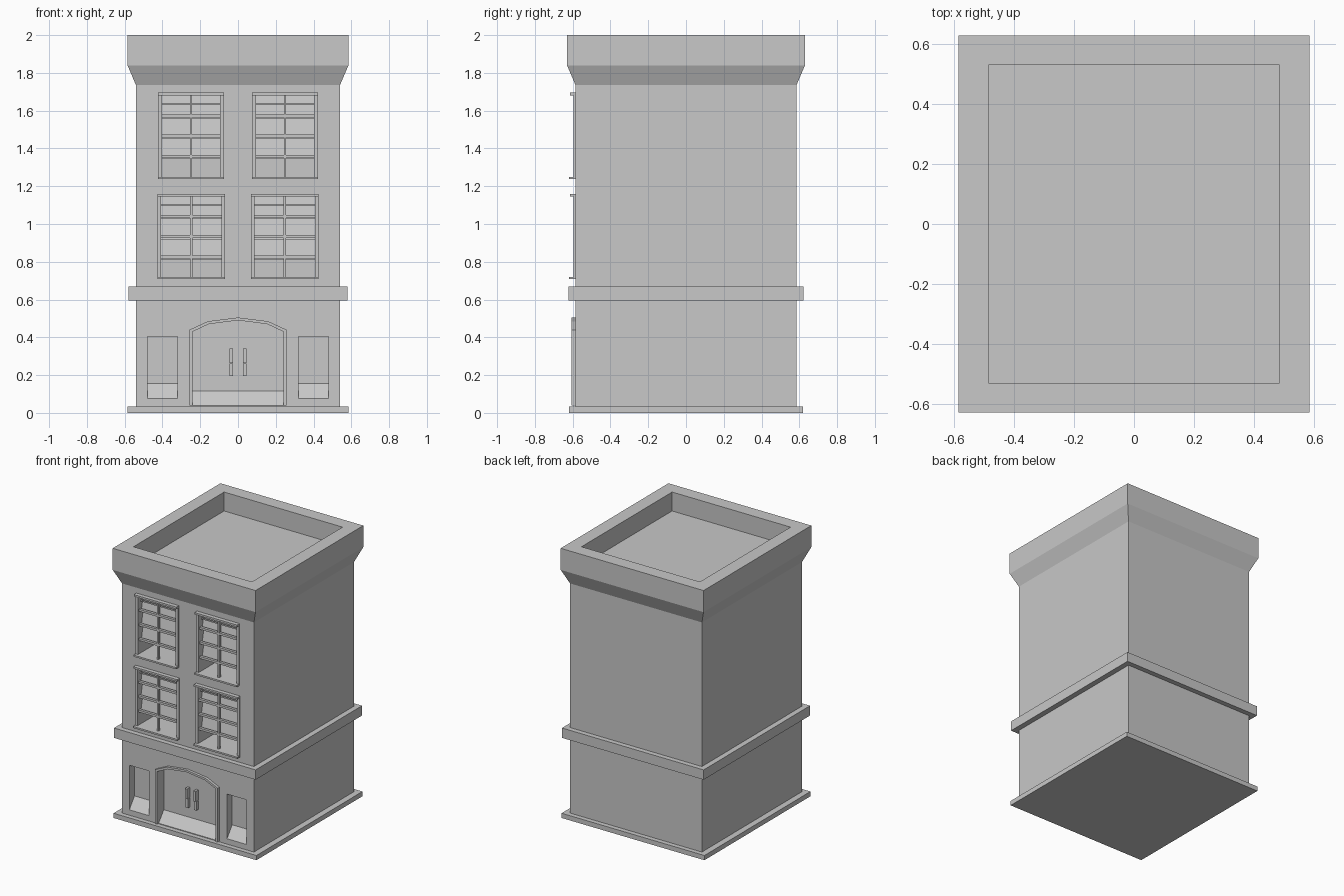
import bpy
import bmesh

cube = bpy.data.objects.get("Cube")
if cube:
    bpy.data.objects.remove(cube, do_unlink=True)

stone = bpy.data.materials.new("plain_grey")
stone.use_nodes = True
GREY = (0.58, 0.58, 0.58, 1)
stone.diffuse_color = GREY
stone.node_tree.nodes["Principled BSDF"].inputs["Base Color"].default_value = GREY

FRONT = -0.585


def loft(name, loops):
    """Skin a row of equal point loops and cap both ends."""
    bm = bmesh.new()
    rows = [[bm.verts.new(p) for p in loop] for loop in loops]
    n = len(rows[0])
    for a, b in zip(rows, rows[1:]):
        for i in range(n):
            j = (i + 1) % n
            bm.faces.new((a[i], a[j], b[j], b[i]))
    bm.faces.new(rows[0])
    bm.faces.new(rows[-1])
    bmesh.ops.recalc_face_normals(bm, faces=bm.faces)
    mesh = bpy.data.meshes.new(name)
    bm.to_mesh(mesh)
    bm.free()
    mesh.materials.append(stone)
    obj = bpy.data.objects.new(name, mesh)
    bpy.context.collection.objects.link(obj)
    return obj


def ring(hx, hy, z):
    return [(-hx, -hy, z), (hx, -hy, z), (hx, hy, z), (-hx, hy, z)]


def box(name, x0, x1, y0, y1, z0, z1):
    rect = [(x0, y0), (x1, y0), (x1, y1), (x0, y1)]
    return loft(name, [[(x, y, z) for x, y in rect] for z in (z0, z1)])


def pocket(wall, outline, depth, rise):
    """Cut an outline into the front wall; its sill climbs towards the back."""
    low = min(z for _, z in outline)
    back = [(x, z + rise if z == low else z) for x, z in outline]
    cutter = loft("cutter", [
        [(x, FRONT - 0.05, z) for x, z in outline],
        [(x, FRONT, z) for x, z in outline],
        [(x, FRONT + depth, z) for x, z in back]])
    cutter.hide_render = True
    mod = wall.modifiers.new("opening", "BOOLEAN")
    mod.operation = "DIFFERENCE"
    mod.solver = "EXACT"
    mod.object = cutter
    bpy.context.view_layer.objects.active = wall
    bpy.ops.object.modifier_apply(modifier=mod.name)
    bpy.data.objects.remove(cutter, do_unlink=True)


def rect_outline(x0, x1, z0, z1):
    return [(x0, z0), (x1, z0), (x1, z1), (x0, z1)]


def window(wall, label, x0, x1, z0, z1):
    edge = 0.02
    ix0, ix1, iz0, iz1 = x0 + edge, x1 - edge, z0 + edge * 0.6, z1 - edge * 0.7
    pocket(wall, rect_outline(ix0, ix1, iz0, iz1), 0.3, 0)
    # Frame, with a projecting head and sill
    box(label + "_left_jamb", x0, ix0, FRONT - 0.01, FRONT, z0, z1)
    box(label + "_right_jamb", ix1, x1, FRONT - 0.01, FRONT, z0, z1)
    box(label + "_head", x0, x1, FRONT - 0.03, FRONT, iz1, z1)
    box(label + "_sill", x0, x1, FRONT - 0.034, FRONT, z0, iz0)
    # Glazing bars
    mid = (x0 + x1) / 2
    box(label + "_centre_bar", mid - 0.006, mid + 0.006,
        FRONT, FRONT + 0.02, iz0, iz1)
    pitch = (iz1 - iz0) / 4
    for row in range(1, 4):
        z = iz0 + row * pitch
        box(f"{label}_cross_bar_{row}", ix0, ix1,
            FRONT, FRONT + 0.02, z - 0.008, z + 0.008)
        # Tilted blind slat behind each of the upper rows
        top = min(z + pitch, iz1)
        loft(f"{label}_blind_{row}", [
            [(x, FRONT + 0.030, z - 0.014), (x, FRONT + 0.035, z - 0.014),
             (x, FRONT + 0.060, top), (x, FRONT + 0.055, top)]
            for x in (ix0, ix1)])
    box(label + "_blind_rail", ix0, ix1, FRONT + 0.022, FRONT + 0.03,
        iz1 - 0.05, iz1 - 0.04)


# Base slab, walls and belt course
loft("base_slab", [ring(0.585, 0.62, 0), ring(0.585, 0.62, 0.035)])
walls = loft("walls", [ring(0.54, 0.585, 0.035), ring(0.54, 0.585, 1.735)])
loft("belt_course", [ring(0.58, 0.622, 0.595), ring(0.58, 0.622, 0.668)])

# Flared cornice with a sunken roof
loft("cornice_and_roof", [
    ring(0.54, 0.585, 1.735), ring(0.585, 0.63, 1.84), ring(0.585, 0.63, 2),
    ring(0.485, 0.53, 2), ring(0.485, 0.53, 1.86)])

# Arched doorway and its raised surround
inner = [(-0.24, 0.04), (-0.24, 0.43), (-0.155, 0.47), (0, 0.49),
         (0.155, 0.47), (0.24, 0.43), (0.24, 0.04)]
outer = [(-0.257, 0.04), (-0.257, 0.44), (-0.16, 0.485), (0, 0.505),
         (0.16, 0.485), (0.257, 0.44), (0.257, 0.04)]
pocket(walls, inner, 0.06, 0.077)
trim = outer + inner[::-1]
loft("door_surround", [[(x, y, z) for x, z in trim] for y in (FRONT - 0.02, FRONT)])

# Display windows and door handles, one per side
for side, word in ((-1, "right"), (1, "left")):
    xs = sorted((side * 0.32, side * 0.48))
    pocket(walls, rect_outline(*xs, 0.075, 0.405), 0.06, 0.08)
    c = side * 0.035
    box(word + "_handle_grip", c - 0.009, c + 0.009,
        FRONT + 0.025, FRONT + 0.06, 0.265, 0.34)
    box(word + "_handle_plate", c - 0.009, c + 0.009,
        FRONT + 0.035, FRONT + 0.06, 0.195, 0.262)

# Two storeys of paired windows
for storey, near, far, z0, z1 in (("lower", 0.068, 0.427, 0.708, 1.16),
                                  ("upper", 0.075, 0.423, 1.237, 1.695)):
    for side, word in ((-1, "right"), (1, "left")):
        xs = sorted((side * near, side * far))
        window(walls, f"{storey}_{word}_window", *xs, z0, z1)
